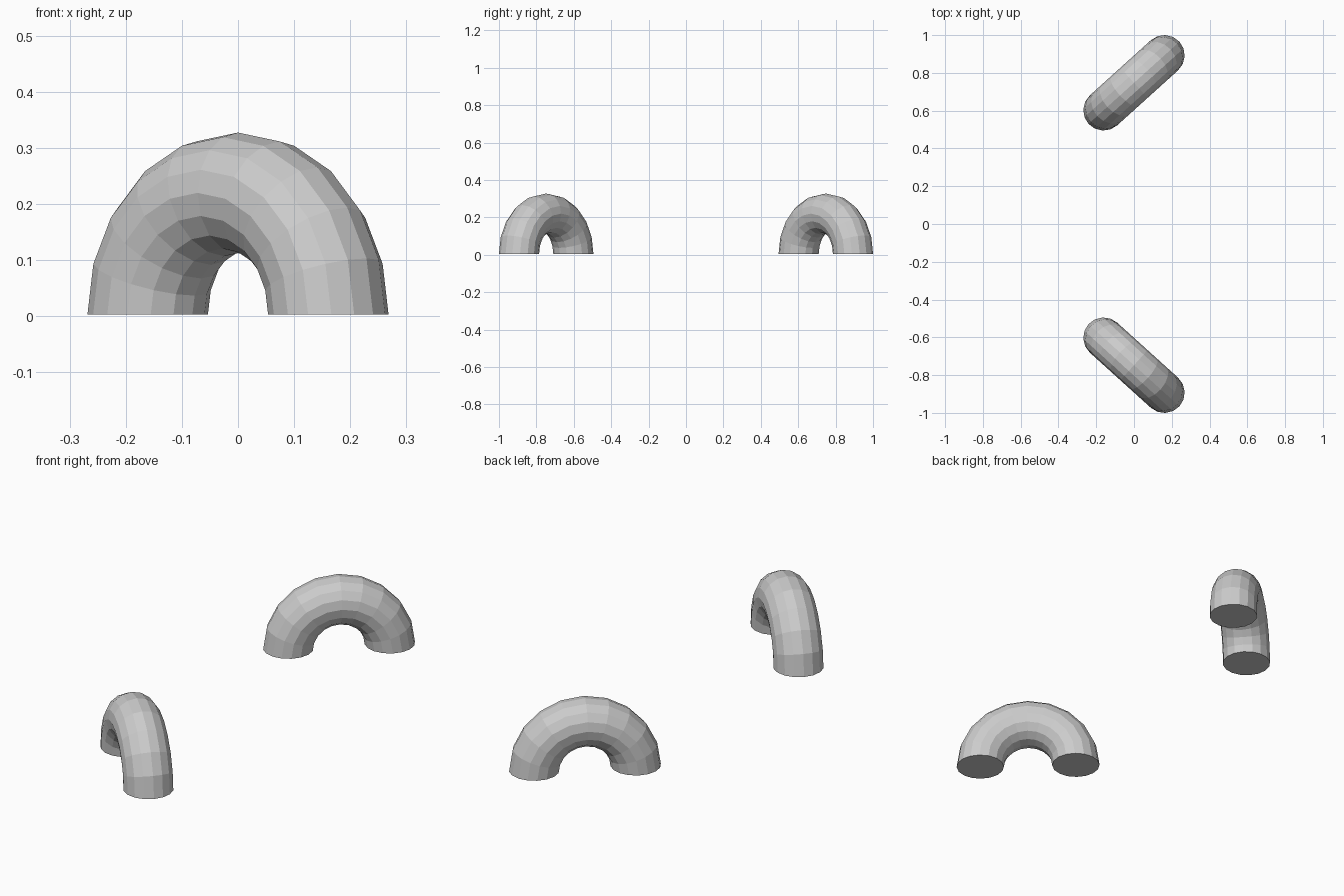
import bpy, bmesh
from math import sin, cos, pi, radians

if "Cube" in bpy.data.objects:
    bpy.data.objects.remove(bpy.data.objects["Cube"])

R, TUBE = 0.217, 0.1075     # bend radius, tube radius
BENDS, SIDES = 10, 16       # low-poly resolution


def arch(name, y, angle):
    """Half ring of round tube standing on the floor, with capped ends."""
    bm = bmesh.new()
    rings = []
    for i in range(BENDS + 1):
        t = pi * i / BENDS
        ring = []
        for j in range(SIDES):
            p = 2 * pi * j / SIDES
            d = R + TUBE * cos(p)
            ring.append(bm.verts.new((d * cos(t), TUBE * sin(p), d * sin(t))))
        rings.append(ring)
    for a, b in zip(rings, rings[1:]):
        for j in range(SIDES):
            k = (j + 1) % SIDES
            bm.faces.new((a[j], a[k], b[k], b[j]))
    # flat end caps
    bm.faces.new(rings[0])
    bm.faces.new(rings[-1])
    bmesh.ops.recalc_face_normals(bm, faces=bm.faces[:])
    mesh = bpy.data.meshes.new(name)
    bm.to_mesh(mesh)
    bm.free()
    obj = bpy.data.objects.new(name, mesh)
    obj.location = (0, y, 0.003)
    obj.rotation_euler.z = angle
    bpy.context.collection.objects.link(obj)


# Mirrored pair of arches, front and back
for name, side in (("front_arch", -1), ("back_arch", 1)):
    arch(name, side * 0.7475, side * radians(42.1))
